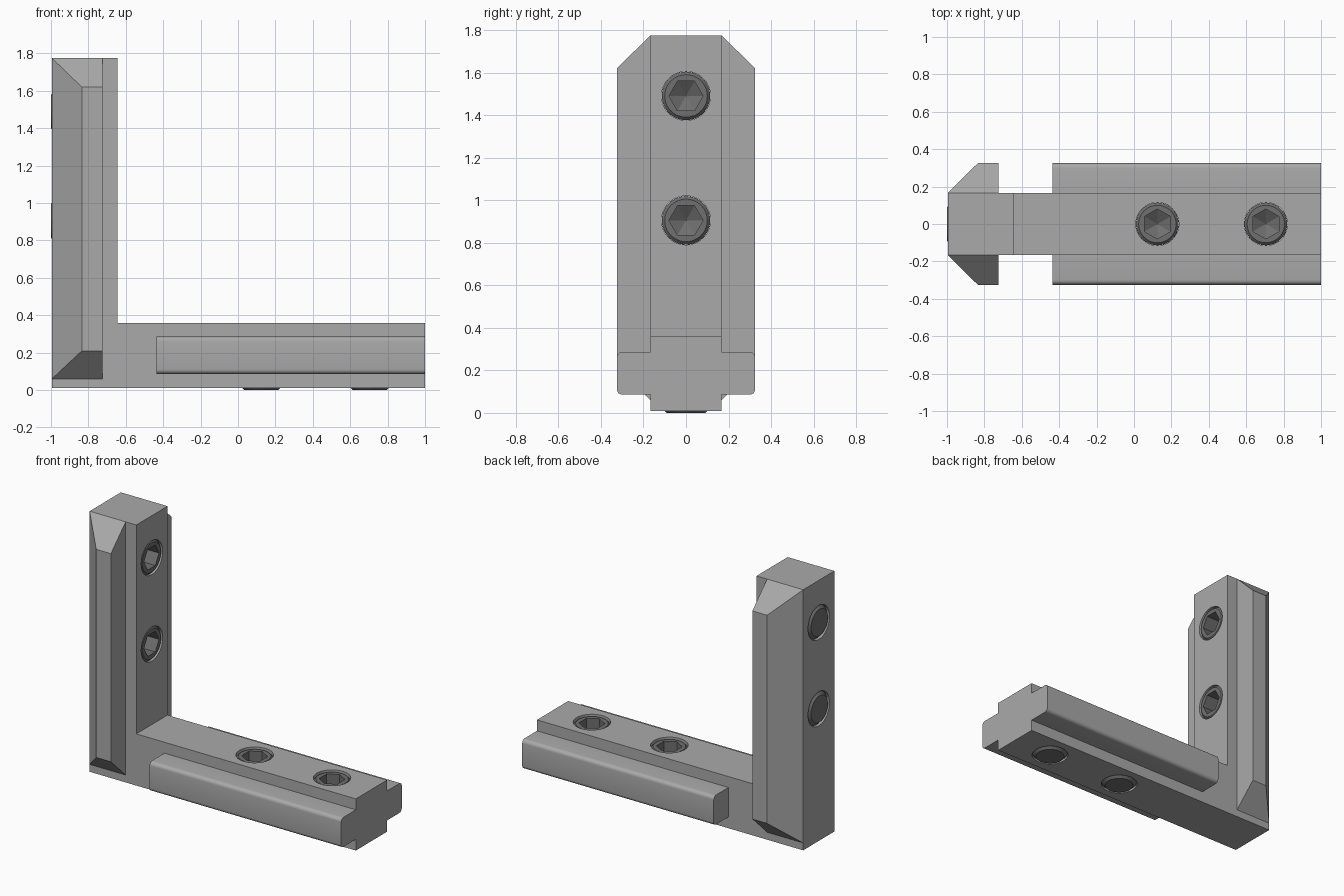
import bpy, bmesh, math
from mathutils import Matrix

cube = bpy.data.objects.get("Cube")
if cube:
    bpy.data.objects.remove(cube, do_unlink=True)


def material(name, value):
    m = bpy.data.materials.new(name)
    m.use_nodes = True
    m.diffuse_color = (value, value, value, 1)
    m.node_tree.nodes["Principled BSDF"].inputs["Base Color"].default_value = (value, value, value, 1)
    return m


body_grey = material("zinc grey", 0.40)
screw_grey = material("dark steel", 0.16)

HALF = 0.167      # half width of the bracket core
WIDE = 0.325      # half width of the slot wings
HOLE = 0.115      # screw hole radius


def finish(name, bm, mat):
    bmesh.ops.recalc_face_normals(bm, faces=bm.faces)
    me = bpy.data.meshes.new(name)
    bm.to_mesh(me)
    bm.free()
    me.materials.append(mat)
    ob = bpy.data.objects.new(name, me)
    bpy.context.collection.objects.link(ob)
    return ob


def hull(name, points, mat):
    bm = bmesh.new()
    for p in points:
        bm.verts.new(p)
    bmesh.ops.convex_hull(bm, input=bm.verts)
    bmesh.ops.dissolve_limit(bm, angle_limit=0.01, verts=bm.verts, edges=bm.edges)
    return finish(name, bm, mat)


def lathe(name, profile, sides, mat, start=0.0):
    """Spin (radius, height) points about local z; ends are capped."""
    bm = bmesh.new()
    rings = []
    for r, z in profile:
        angles = [start + math.tau * i / sides for i in range(sides)]
        rings.append([bm.verts.new((r * math.cos(a), r * math.sin(a), z)) for a in angles])
    for low, high in zip(rings, rings[1:]):
        for i in range(sides):
            j = (i + 1) % sides
            bm.faces.new((low[i], low[j], high[j], high[i]))
    bm.faces.new(rings[0])
    bm.faces.new(rings[-1])
    return finish(name, bm, mat)


def combine(target, tool, operation):
    tool.hide_render = True
    mod = target.modifiers.new(operation, "BOOLEAN")
    mod.operation, mod.object, mod.solver = operation, tool, "EXACT"
    bpy.context.view_layer.objects.active = target
    bpy.ops.object.modifier_apply(modifier=mod.name)
    bpy.data.objects.remove(tool, do_unlink=True)


def smooth(ob, degrees):
    bpy.ops.object.select_all(action="DESELECT")
    ob.select_set(True)
    bpy.context.view_layer.objects.active = ob
    bpy.ops.object.shade_smooth_by_angle(angle=math.radians(degrees))


# L-shaped core
bm = bmesh.new()
outline = [(-0.995, 0.01), (1, 0.01), (1, 0.36), (-0.645, 0.36), (-0.645, 1.775), (-0.995, 1.775)]
face = bm.faces.new([bm.verts.new((x, -HALF, z)) for x, z in outline])
out = bmesh.ops.extrude_face_region(bm, geom=[face])
bmesh.ops.translate(bm, vec=(0, 2 * HALF, 0),
                    verts=[v for v in out["geom"] if isinstance(v, bmesh.types.BMVert)])
bracket = finish("corner_bracket", bm, body_grey)

# Upright wings, tapered on both sides
points = []
for side in (-1, 1):
    points += [(x, side * HALF, z) for x in (-0.995, -0.725) for z in (0.06, 1.775)]
    points += [(x, side * WIDE, z) for x in (-0.835, -0.725) for z in (0.21, 1.62)]
combine(bracket, hull("upright_wings", points, body_grey), "UNION")

# Foot wings with rounded long edges
bm = bmesh.new()
bmesh.ops.create_cube(bm, size=1, matrix=Matrix.Translation((0.2825, 0, 0.186))
                      @ Matrix.Diagonal((1.435, 2 * WIDE, 0.2, 1)))
long_edges = [e for e in bm.edges if abs(e.verts[0].co.x - e.verts[1].co.x) > 1]
bmesh.ops.bevel(bm, geom=long_edges, offset=0.025, segments=5, profile=0.5, affect="EDGES")
combine(bracket, finish("foot_wings", bm, body_grey), "UNION")

# Screw positions: local +z points to the socket
turn = Matrix.Rotation(math.pi / 2, 4, "Y")
places = {
    "upright_screw_lower": Matrix.Translation((-1, 0, 0.905)) @ turn,
    "upright_screw_upper": Matrix.Translation((-1, 0, 1.49)) @ turn,
    "foot_screw_inner": Matrix.Translation((0.125, 0, 0)),
    "foot_screw_outer": Matrix.Translation((0.705, 0, 0)),
}

for name, place in places.items():
    hole = lathe("hole_cutter", [(HOLE, -0.1), (HOLE, 0.45)], 48, body_grey)
    hole.data.transform(place)
    combine(bracket, hole, "DIFFERENCE")

    # Set screw with chamfered ends and a hexagonal socket
    screw = lathe(name, [(0.09, 0), (0.114, 0.024), (0.114, 0.338), (0.1, 0.352)], 48, screw_grey)
    socket = lathe("socket_cutter", [(0.001, 0.18), (0.08, 0.225), (0.08, 0.4)], 6, screw_grey, math.pi / 2)
    combine(screw, socket, "DIFFERENCE")
    screw.data.transform(place)
    smooth(screw, 25)

smooth(bracket, 25)
